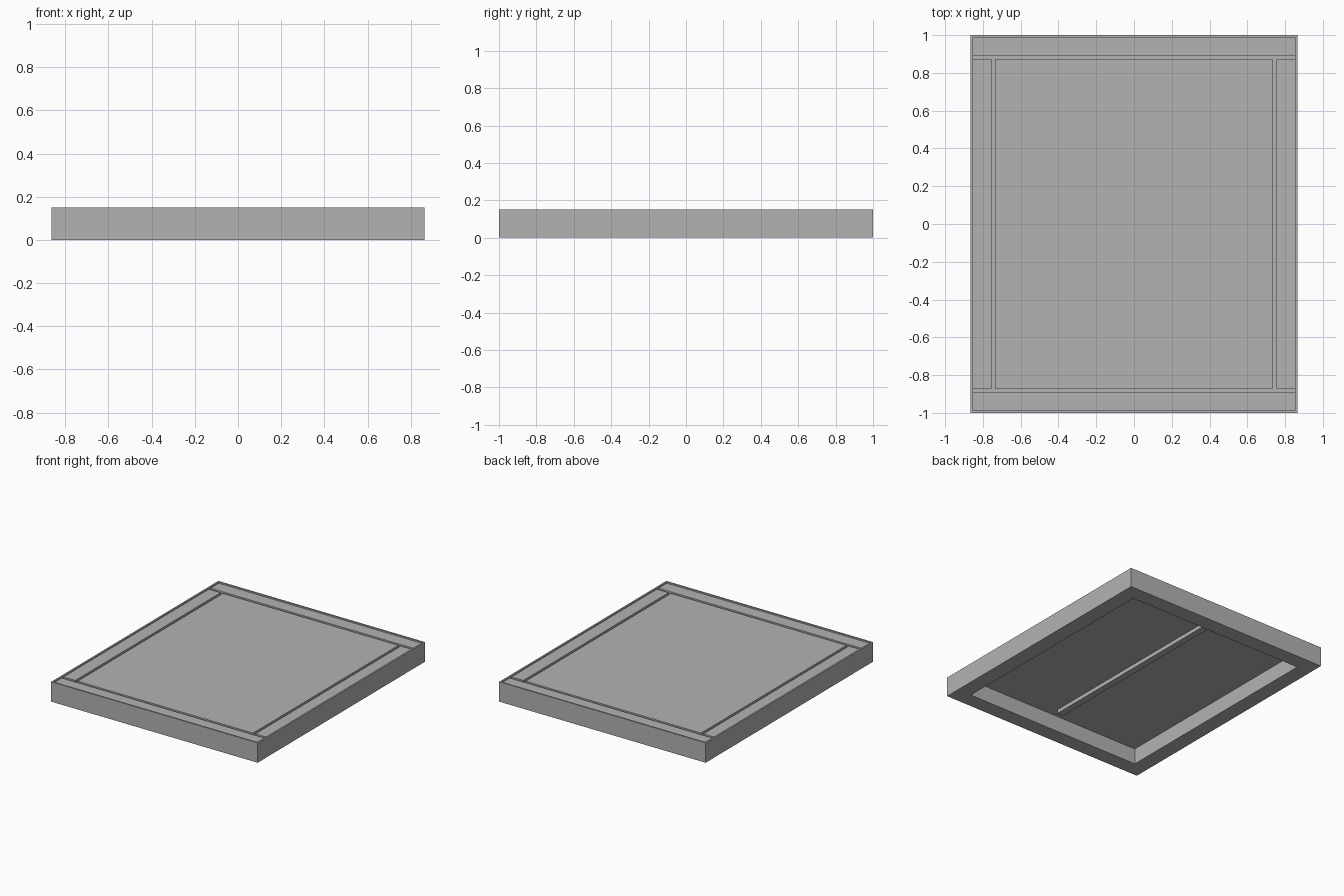
import bpy
import bmesh
from mathutils import Vector

cube = bpy.data.objects.get("Cube")
if cube:
    bpy.data.objects.remove(cube, do_unlink=True)

HALF_X, HALF_Y, HEIGHT = 0.865, 1.0, 0.15
LIP, MARGIN, GROOVE = 0.012, 0.11, 0.02
TOP, FLOOR, CEILING = 0.14, 0.125, 0.12

grey = bpy.data.materials.new("plain_grey")
grey.use_nodes = True
grey.diffuse_color = (0.45, 0.45, 0.45, 1)
grey.node_tree.nodes["Principled BSDF"].inputs["Base Color"].default_value = (0.45, 0.45, 0.45, 1)


def add_box(bm, low, high):
    """Add an axis-aligned box between two corners."""
    low, high = Vector(low), Vector(high)
    verts = bmesh.ops.create_cube(bm, size=1)["verts"]
    bmesh.ops.scale(bm, vec=high - low, verts=verts)
    bmesh.ops.translate(bm, vec=(low + high) / 2, verts=verts)


def finish(bm, name):
    mesh = bpy.data.meshes.new(name)
    bm.to_mesh(mesh)
    bm.free()
    mesh.materials.append(grey)
    obj = bpy.data.objects.new(name, mesh)
    bpy.context.collection.objects.link(obj)
    return obj


def box(name, low, high):
    bm = bmesh.new()
    add_box(bm, low, high)
    return finish(bm, name)


def recess(bm, direction, border, shift):
    """Inset the face pointing up or down and sink it straight in."""
    bm.normal_update()
    face = max(bm.faces, key=lambda f: f.normal.z * direction)
    bmesh.ops.inset_individual(bm, faces=[face], thickness=border, use_even_offset=True)
    sunk = bmesh.ops.extrude_discrete_faces(bm, faces=[face])["faces"][0]
    bmesh.ops.translate(bm, vec=(0, 0, shift), verts=sunk.verts)


# Shell: thin lip around the top, deep hollow underneath
bm = bmesh.new()
add_box(bm, (-HALF_X, -HALF_Y, 0), (HALF_X, HALF_Y, HEIGHT))
recess(bm, 1, LIP, FLOOR - HEIGHT)
recess(bm, -1, 0.118, CEILING)
finish(bm, "shell")

# Raised top pieces, separated by narrow grooves
in_x, in_y = HALF_X - LIP, HALF_Y - LIP
strip_x, strip_y = HALF_X - MARGIN, HALF_Y - MARGIN
panel_x, panel_y = strip_x - GROOVE, strip_y - GROOVE
base = (FLOOR + CEILING) / 2
box("centre_panel", (-panel_x, -panel_y, base), (panel_x, panel_y, TOP))
box("front_strip", (-in_x, -in_y, base), (in_x, -strip_y, TOP))
box("back_strip", (-in_x, strip_y, base), (in_x, in_y, TOP))
box("right_strip", (-in_x, -panel_y, base), (-strip_x, panel_y, TOP))
box("left_strip", (strip_x, -panel_y, base), (in_x, panel_y, TOP))

# Stiffening rib under the panel
box("underside_rib", (-0.03, -0.81, 0.09), (0.02, 0.81, base))
